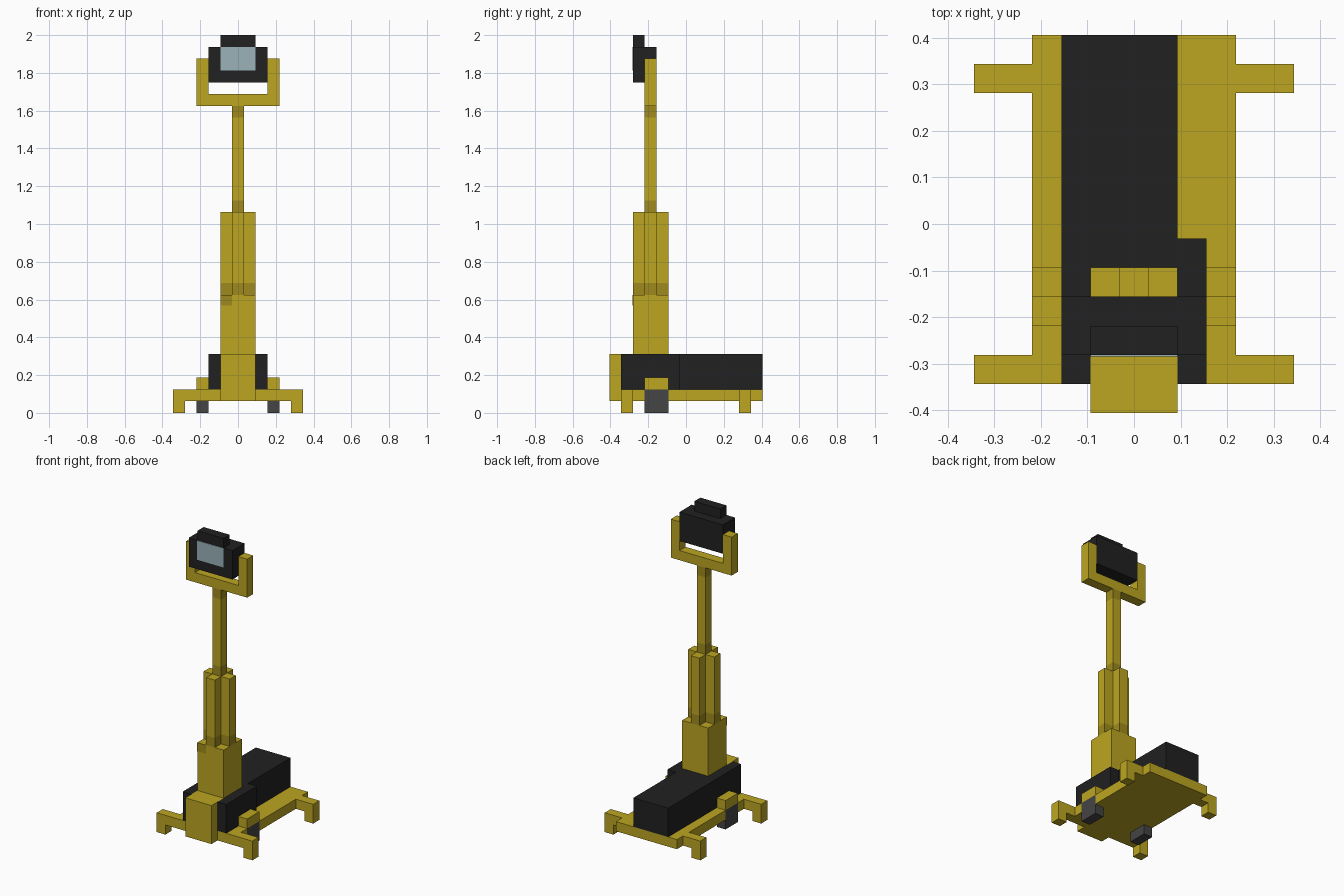
import bpy
import bmesh

UNIT = 0.0625  # every part sits on a grid of small cubes

cube = bpy.data.objects.get("Cube")
if cube:
    bpy.data.objects.remove(cube, do_unlink=True)


def material(name, rgb):
    mat = bpy.data.materials.new(name)
    mat.use_nodes = True
    colour = (*rgb, 1.0)
    mat.diffuse_color = colour
    mat.node_tree.nodes["Principled BSDF"].inputs["Base Color"].default_value = colour
    return mat


yellow = material("yellow_paint", (0.503, 0.381, 0.016))
dark_yellow = material("dark_yellow_paint", (0.342, 0.254, 0.012))
black = material("black_casing", (0.015, 0.015, 0.015))
grey = material("grey_rubber", (0.058, 0.058, 0.058))
glass = material("pale_blue_glass", (0.328, 0.445, 0.479))


def prism(name, outline, low, high, mat, along="z"):
    """Extrude an outline (xy along z, or xz along y), in grid units."""
    def point(a, b, c):
        p = (a, b, c) if along == "z" else (a, c, b)
        return [v * UNIT for v in p]

    bm = bmesh.new()
    bottom = [bm.verts.new(point(a, b, low)) for a, b in outline]
    top = [bm.verts.new(point(a, b, high)) for a, b in outline]
    bm.faces.new(bottom)
    bm.faces.new(top)
    for i in range(len(outline)):
        j = (i + 1) % len(outline)
        bm.faces.new((bottom[i], bottom[j], top[j], top[i]))
    bmesh.ops.recalc_face_normals(bm, faces=bm.faces)
    mesh = bpy.data.meshes.new(name)
    bm.to_mesh(mesh)
    bm.free()
    mesh.materials.append(mat)
    obj = bpy.data.objects.new(name, mesh)
    bpy.context.collection.objects.link(obj)
    return obj


def box(name, x, y, z, mat):
    outline = [(x[0], y[0]), (x[1], y[0]), (x[1], y[1]), (x[0], y[1])]
    return prism(name, outline, z[0], z[1], mat)


def mirrored(half):
    return half + [(-a, b) for a, b in reversed(half)]


# Chassis plate with outriggers and wheel notches
chassis = mirrored([
    (5.5, -5.5), (5.5, -4.5), (3.5, -4.5), (3.5, -3.5), (2.5, -3.5), (2.5, -1.5),
    (3.5, -1.5), (3.5, 4.5), (5.5, 4.5), (5.5, 5.5), (3.5, 5.5), (3.5, 6.5)])
prism("chassis_plate", chassis, 1, 2, yellow)

# Feet, wheels and fenders on both sides
for side, sign in (("left", 1), ("right", -1)):
    foot_x = sorted((sign * 4.5, sign * 5.5))
    wheel_x = sorted((sign * 2.5, sign * 3.5))
    box(f"front_{side}_foot", foot_x, (-5.5, -4.5), (0, 1), yellow)
    box(f"back_{side}_foot", foot_x, (4.5, 5.5), (0, 1), yellow)
    box(f"{side}_wheel", wheel_x, (-3.5, -1.5), (0, 2), grey)
    box(f"{side}_fender", wheel_x, (-3.5, -1.5), (2, 3), yellow)

# Generator casing, wider at the front left, and the front block set into it
casing = [(-2.5, -5.5), (-1.5, -5.5), (-1.5, -4.5), (1.5, -4.5), (1.5, -5.5),
          (2.5, -5.5), (2.5, -0.5), (1.5, -0.5), (1.5, 6.5), (-2.5, 6.5)]
prism("generator_casing", casing, 2, 5, black)
box("front_block", (-1.5, 1.5), (-6.5, -4.5), (1, 5), yellow)

# Telescopic mast: square base, cross-shaped middle, thin top
box("mast_base", (-1.5, 1.5), (-4.5, -1.5), (5, 10), yellow)
box("mast_base_mark", (-1.5, -0.5), (-4.55, -4.5), (9.1, 10), dark_yellow)
cross = mirrored([(0.5, -4.5), (0.5, -3.5), (1.5, -3.5),
                  (1.5, -2.5), (0.5, -2.5), (0.5, -1.5)])
prism("mast_middle_collar", cross, 10, 11, dark_yellow)
prism("mast_middle", cross, 11, 17, yellow)
for name, low, high, mat in (("mast_top_collar", 17, 18, dark_yellow),
                             ("mast_top", 18, 25, yellow),
                             ("mast_top_joint", 25, 26, dark_yellow)):
    box(name, (-0.5, 0.5), (-3.5, -2.5), (low, high), mat)

# Lamp fork
fork = mirrored([(3.5, 26), (3.5, 30), (2.5, 30), (2.5, 27)])
prism("lamp_fork", fork, -3.5, -2.5, yellow, along="y")

# Lamp housing, top ridge and glass
box("lamp_housing", (-2.5, 2.5), (-4.5, -2.5), (28, 31), black)
box("lamp_ridge", (-1.5, 1.5), (-4.5, -3.5), (31, 32), black)
box("lamp_glass", (-1.5, 1.5), (-4.55, -4.5), (29, 31), glass)
